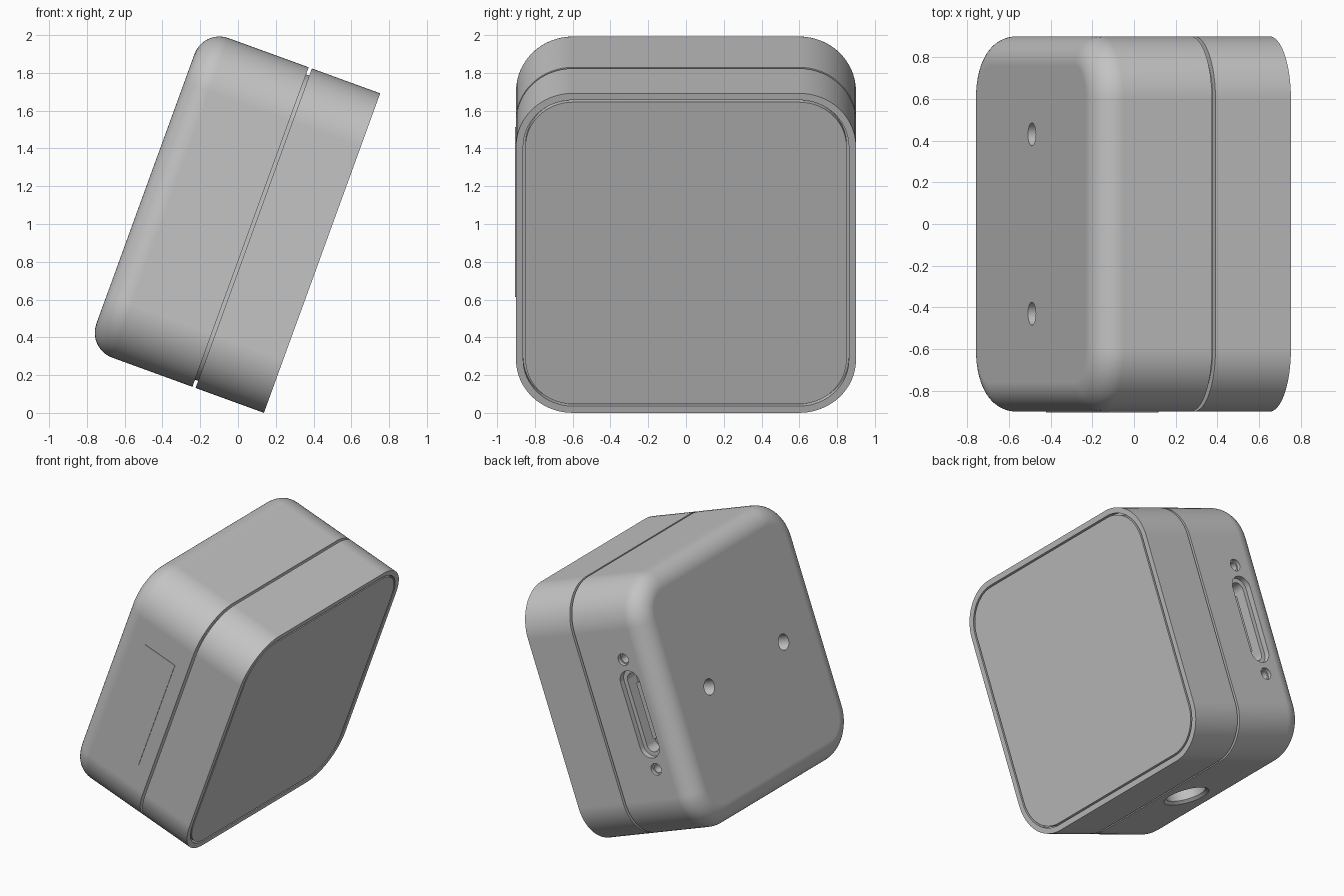
import bpy, bmesh
from math import sin, cos, pi, radians
from mathutils import Matrix, Vector

cube = bpy.data.objects.get("Cube")
if cube:
    bpy.data.objects.remove(cube)

HALF, CORNER = 0.9, 0.3        # outer square and its corner radius
DEPTH, FILLET = 0.995, 0.14    # body depth and rear edge rounding
SEAM, GAP = 0.385, 0.018       # groove between the two shells
TILT = Matrix.Translation((0.445, 0, 0.846)) @ Matrix.Rotation(radians(20), 4, 'Y')

grey = bpy.data.materials.new("light_grey")
grey.use_nodes = True
grey.diffuse_color = (0.55, 0.55, 0.55, 1)
grey.node_tree.nodes["Principled BSDF"].inputs["Base Color"].default_value = grey.diffuse_color


def rounded_ring(a, b, r, segs):
    """Rounded rectangle outline with half sizes a and b."""
    points = []
    for quarter, (sy, sz) in enumerate(((1, 1), (-1, 1), (-1, -1), (1, -1))):
        for i in range(segs + 1):
            t = (quarter + i / segs) * pi / 2
            points.append((sy * (a - r) + r * cos(t), sz * (b - r) + r * sin(t)))
    return points


def loft(bm, profile, a, b, r, place=Matrix(), segs=16):
    """Capped stack of rings; profile holds (x, inset) pairs."""
    rings = []
    for x, inset in profile:
        outline = rounded_ring(a - inset, b - inset, r - inset, segs)
        rings.append([bm.verts.new(place @ Vector((x, y, z))) for y, z in outline])
    faces = [bm.faces.new(rings[0]), bm.faces.new(rings[-1])]
    for low, high in zip(rings, rings[1:]):
        for i in range(len(low)):
            j = (i + 1) % len(low)
            faces.append(bm.faces.new((low[i], low[j], high[j], high[i])))
    bmesh.ops.remove_doubles(bm, verts=[v for ring in rings for v in ring], dist=1e-5)
    bmesh.ops.recalc_face_normals(bm, faces=[f for f in faces if f.is_valid])


def make_object(name, bm):
    mesh = bpy.data.meshes.new(name)
    bm.to_mesh(mesh)
    bm.free()
    mesh.materials.append(grey)
    obj = bpy.data.objects.new(name, mesh)
    obj.matrix_world = TILT
    bpy.context.collection.objects.link(obj)
    return obj


def part(name, profile, a, b, r, place=Matrix(), segs=16):
    bm = bmesh.new()
    loft(bm, profile, a, b, r, place, segs)
    return make_object(name, bm)


def facing(axis, degrees, x, y, z):
    return Matrix.Translation((x, y, z)) @ Matrix.Rotation(radians(degrees), 4, axis)


# Front bezel with a shallow seat for the panel
parts = [part("front_bezel", [(-0.04, 0.038), (0, 0.038), (0, 0), (-SEAM, 0)],
              HALF, HALF, CORNER)]
parts[0].data.update()
parts.append(part("front_panel", [(-0.045, 0.05), (0, 0.05)], HALF, HALF, CORNER))

# Recessed gasket showing in the seam
parts.append(part("seam_gasket", [(-SEAM + 0.01, 0.04), (-SEAM - GAP - 0.01, 0.04)],
                  HALF, HALF, CORNER))

# Rear shell with rounded back edge
arc = [i / 12 * pi / 2 for i in range(13)]
rear = part("rear_shell", [(-SEAM - GAP, 0)] +
            [(-DEPTH + FILLET * (1 - sin(t)), FILLET * (1 - cos(t))) for t in arc],
            HALF, HALF, CORNER)
parts.append(rear)

# Cutter: back mounting holes, port slot with screw holes, bottom round hole
PORT = -0.745
bm = bmesh.new()
for side in (-1, 1):
    loft(bm, [(-0.15, 0), (0.05, 0)], 0.055, 0.055, 0.055,
         facing('Z', 180, -DEPTH, side * 0.43, 0), 8)
    loft(bm, [(-0.1, 0.01), (-0.025, 0.01), (-0.025, 0), (0.05, 0)], 0.042, 0.042, 0.042,
         facing('Z', 90, PORT, HALF, side * 0.39), 8)
loft(bm, [(-0.14, 0.03), (-0.04, 0.03), (-0.04, 0), (0.05, 0)], 0.08, 0.31, 0.08,
     facing('Z', 90, PORT, HALF, 0), 10)
loft(bm, [(-0.2, 0.02), (-0.02, 0.02), (0, 0), (0.05, 0)], 0.155, 0.155, 0.155,
     facing('Y', 90, -0.63, 0, -HALF), 12)
cutter = make_object("hole_cutter", bm)
cutter.hide_render = True

boolean = rear.modifiers.new("holes", 'BOOLEAN')
boolean.operation = 'DIFFERENCE'
boolean.solver = 'EXACT'
boolean.object = cutter
bpy.context.view_layer.update()
cut_mesh = bpy.data.meshes.new_from_object(
    rear.evaluated_get(bpy.context.evaluated_depsgraph_get()))
rear.modifiers.clear()
rear.data = cut_mesh
bpy.data.objects.remove(cutter)

# Connector tongue inside the port slot
parts.append(part("port_tongue", [(-0.15, 0), (-0.08, 0)], 0.018, 0.2, 0.01,
                  facing('Z', 90, PORT, HALF, 0), 3))

# Thin cover plate on the opposite side
parts.append(part("side_cover_plate", [(-0.01, 0), (0.004, 0)], 0.132, 0.433, 0.008,
                  facing('Z', -90, -0.635, -HALF, 0), 3))

# Smooth rounded surfaces, keep real edges crisp
bpy.ops.object.select_all(action='DESELECT')
for obj in parts:
    obj.select_set(True)
bpy.context.view_layer.objects.active = rear
bpy.ops.object.shade_smooth_by_angle(angle=radians(30))
for obj in parts:
    weighted = obj.modifiers.new("weighted_normals", 'WEIGHTED_NORMAL')
    weighted.keep_sharp = True
